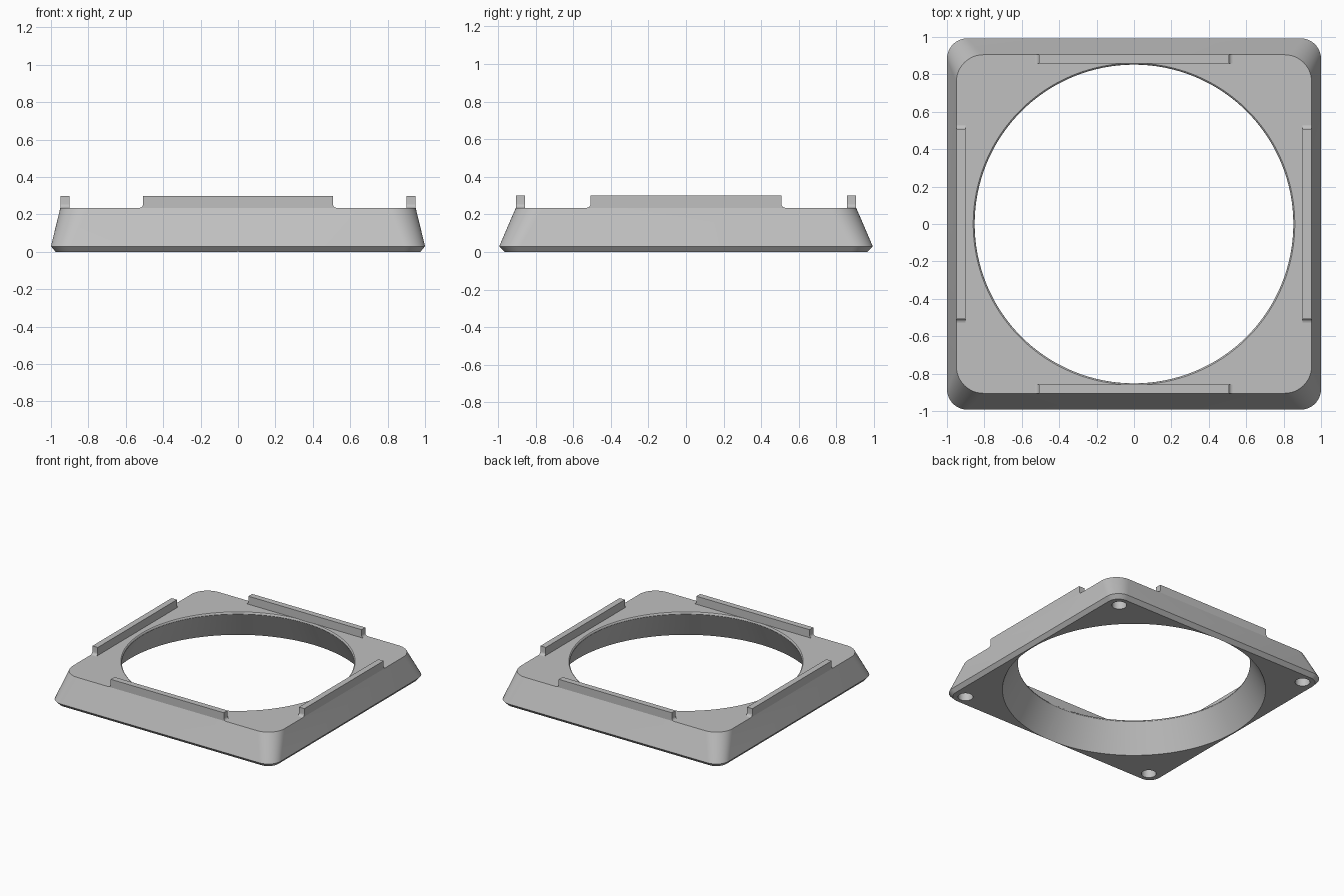
import bpy, bmesh, math

if "Cube" in bpy.data.objects:
    bpy.data.objects.remove(bpy.data.objects["Cube"])

grey = bpy.data.materials.new("plain_grey")
grey.diffuse_color = (0.53, 0.53, 0.53, 1)
grey.use_nodes = True
grey.node_tree.nodes["Principled BSDF"].inputs["Base Color"].default_value = grey.diffuse_color


def make(name, bm):
    bmesh.ops.recalc_face_normals(bm, faces=bm.faces[:])
    me = bpy.data.meshes.new(name)
    bm.to_mesh(me)
    bm.free()
    me.materials.append(grey)
    ob = bpy.data.objects.new(name, me)
    bpy.context.collection.objects.link(ob)
    return ob


def activate(ob):
    bpy.ops.object.select_all(action='DESELECT')
    ob.select_set(True)
    bpy.context.view_layer.objects.active = ob


def rounded_rect(hx, hy, r, z, n=12):
    pts = []
    for q, (sx, sy) in enumerate([(1, 1), (-1, 1), (-1, -1), (1, -1)]):
        for i in range(n + 1):
            a = math.pi / 2 * (q + i / n)
            pts.append((sx * (hx - r) + r * math.cos(a),
                        sy * (hy - r) + r * math.sin(a), z))
    return pts


def circle(r, z, n, cx=0, cy=0):
    return [(cx + r * math.cos(2 * math.pi * i / n),
             cy + r * math.sin(2 * math.pi * i / n), z) for i in range(n)]


def loft(bm, rings):
    # closed solid through a stack of equal-length rings
    vs = [[bm.verts.new(p) for p in ring] for ring in rings]
    n = len(vs[0])
    for a, b in zip(vs, vs[1:]):
        for i in range(n):
            j = (i + 1) % n
            bm.faces.new((a[i], a[j], b[j], b[i]))
    bm.faces.new(vs[0][::-1])
    bm.faces.new(vs[-1])


# Tapered frame body with a chamfered foot
TOP = 0.235
bm = bmesh.new()
loft(bm, [rounded_rect(0.975, 0.965, 0.09, 0),
          rounded_rect(1.0, 0.993, 0.11, 0.03),
          rounded_rect(0.95, 0.905, 0.145, TOP)])
body = make("frame_body", bm)

# Cutter: conical bore with softened upper rim, plus four blind screw holes
bm = bmesh.new()
bore = [(0.9764, -0.02), (0.966, 0), (0.852, 0.22), (0.8525, 0.225),
        (0.855, 0.231), (0.860, TOP), (0.866, 0.24), (0.866, 0.4)]
loft(bm, [circle(r, z, 128) for r, z in bore])
for sx in (-1, 1):
    for sy in (-1, 1):
        loft(bm, [circle(0.055, z, 32, sx * 0.878, sy * 0.878)
                  for z in (-0.02, 0.1)])
cutter = make("hole_cutter", bm)
cutter.hide_render = True

mod = body.modifiers.new("holes", 'BOOLEAN')
mod.operation = 'DIFFERENCE'
mod.solver = 'EXACT'
mod.object = cutter
activate(body)
bpy.ops.object.modifier_apply(modifier=mod.name)
bpy.ops.object.shade_smooth_by_angle(angle=math.radians(25))
bpy.data.objects.remove(cutter)


# Raised locating lips with small fillets at the foot of each end
def lip(name, inner, outer, turn):
    half, r, base, high = 0.507, 0.022, TOP - 0.002, 0.30
    right = [(half + r, base), (half + r, TOP)]
    for i in range(1, 7):
        a = math.pi / 2 * i / 6
        right.append((half + r - r * math.sin(a), TOP + r - r * math.cos(a)))
    right.append((half, high))
    prof = right + [(-x, z) for x, z in reversed(right)]
    c, s = math.cos(turn), math.sin(turn)
    bm = bmesh.new()
    loft(bm, [[(x * c - y * s, x * s + y * c, z) for x, z in prof]
              for y in (inner, outer)])
    ob = make(name, bm)
    activate(ob)
    bpy.ops.object.shade_smooth_by_angle(angle=math.radians(25))


lip("back_lip", 0.857, 0.905, 0)
lip("left_lip", 0.902, 0.95, math.pi / 2)
lip("front_lip", 0.857, 0.905, math.pi)
lip("right_lip", 0.902, 0.95, -math.pi / 2)
